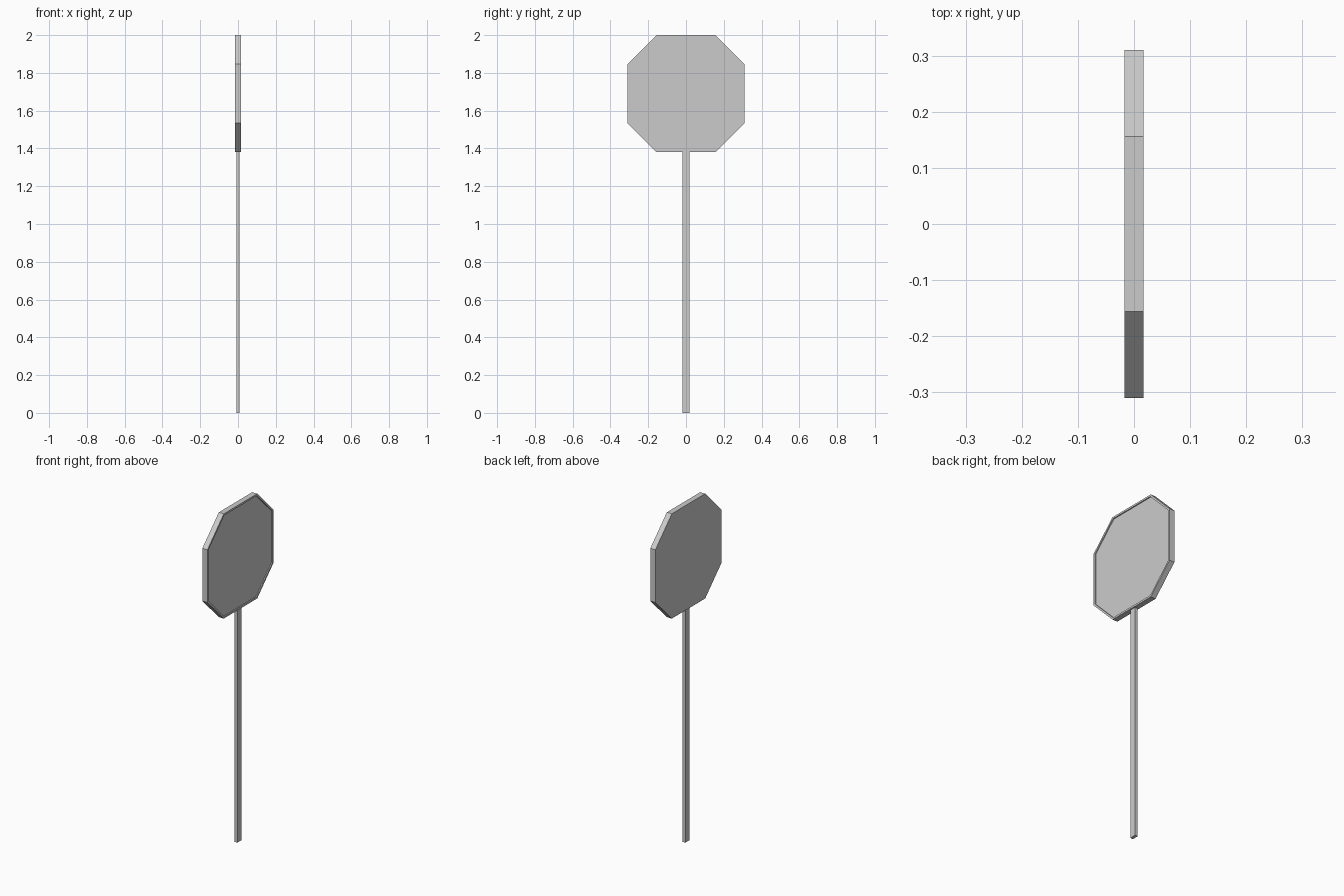
import bpy, bmesh
from mathutils import Vector

if "Cube" in bpy.data.objects:
    bpy.data.objects.remove(bpy.data.objects["Cube"])

CZ, R, HALF = 1.69, 0.31, 0.156      # sign centre, half width, half flat length
BACK, FRONT = -0.0165, 0.0165
RIM, DEPTH = 0.011, 0.006


def make_object(name, bm):
    bmesh.ops.recalc_face_normals(bm, faces=bm.faces)
    mesh = bpy.data.meshes.new(name)
    bm.to_mesh(mesh)
    bm.free()
    obj = bpy.data.objects.new(name, mesh)
    bpy.context.collection.objects.link(obj)
    return obj


# Octagonal sign plate with a shallow recess inside the rim on the +x side
bm = bmesh.new()
outline = [(R, -HALF), (R, HALF), (HALF, R), (-HALF, R),
           (-R, HALF), (-R, -HALF), (-HALF, -R), (HALF, -R)]
base = bm.faces.new([bm.verts.new((BACK, y, CZ + z)) for y, z in outline])
ext = bmesh.ops.extrude_face_region(bm, geom=[base], use_keep_orig=True)
bmesh.ops.translate(bm, vec=(FRONT - BACK, 0, 0),
                    verts=[v for v in ext["geom"] if isinstance(v, bmesh.types.BMVert)])
bmesh.ops.recalc_face_normals(bm, faces=bm.faces)
panel = max(bm.faces, key=lambda f: f.calc_center_median().x)
bmesh.ops.inset_region(bm, faces=[panel], thickness=RIM, use_even_offset=True)
ext = bmesh.ops.extrude_discrete_faces(bm, faces=[panel])
# Rebuild the recess walls between the rim edge and the sunken panel
sunk = ext["faces"][0]
for v in sunk.verts:
    v.co.x -= DEPTH
bm.edges.ensure_lookup_table()
rim_edges = [e for e in bm.edges if e.is_boundary]
if rim_edges:
    bmesh.ops.bridge_loops(bm, edges=rim_edges)
make_object("sign_plate", bm)

# Flat rectangular post reaching the lower edge of the plate
bm = bmesh.new()
bmesh.ops.create_cube(bm, size=1)
height = CZ - R + 0.002
bmesh.ops.scale(bm, vec=(0.018, 0.038, height), verts=bm.verts)
bmesh.ops.translate(bm, vec=(0, 0, height / 2), verts=bm.verts)
make_object("post", bm)
